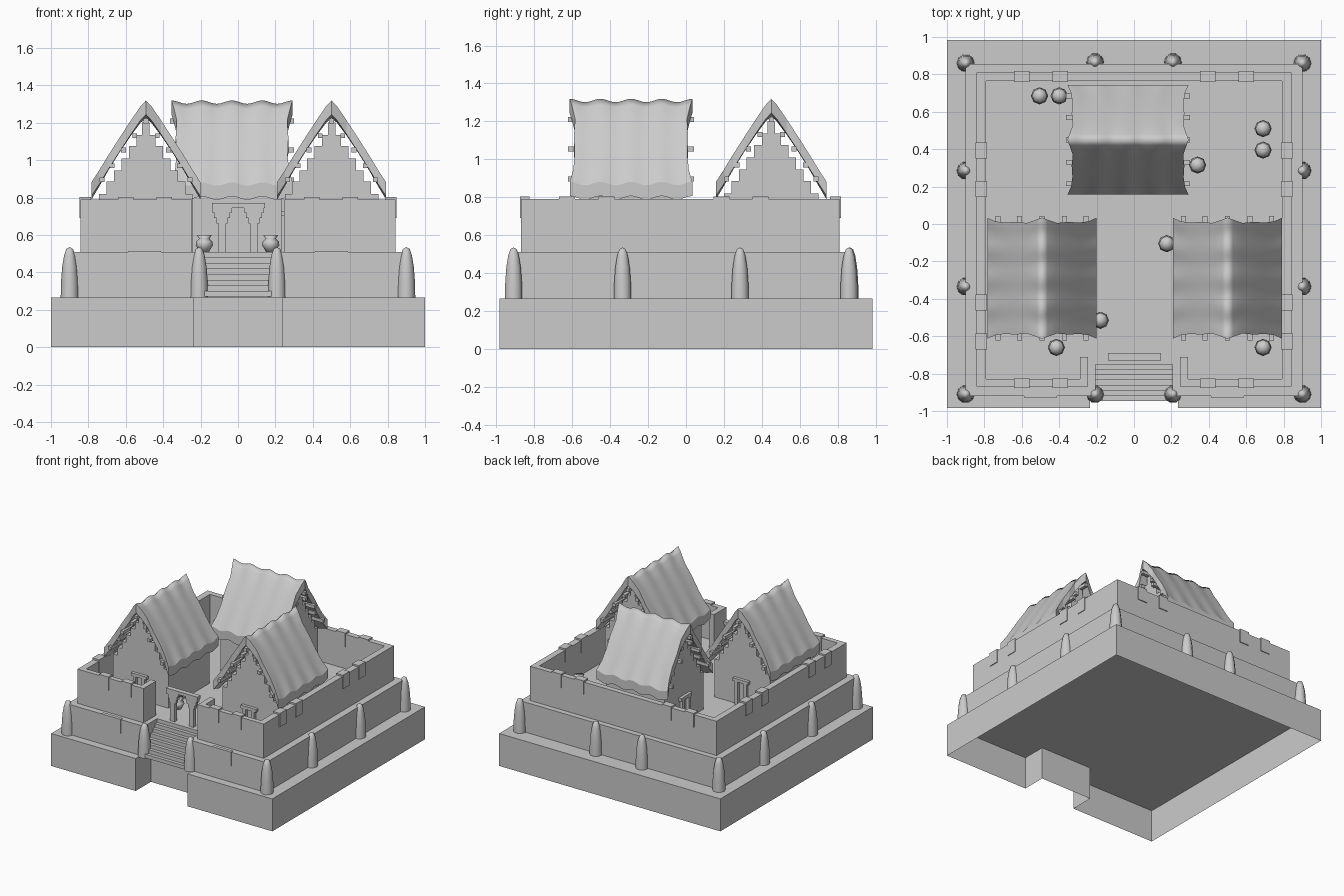
import bpy, bmesh, math
from mathutils import Matrix, Vector

if "Cube" in bpy.data.objects:
    bpy.data.objects.remove(bpy.data.objects["Cube"])

GREY = (0.6, 0.6, 0.6, 1)
stone = bpy.data.materials.new("stone_grey")
stone.use_nodes = True
stone.diffuse_color = GREY
stone.node_tree.nodes["Principled BSDF"].inputs["Base Color"].default_value = GREY


def finish(bm, name, place=Matrix()):
    bmesh.ops.recalc_face_normals(bm, faces=bm.faces)
    bm.transform(place)
    mesh = bpy.data.meshes.new(name)
    bm.to_mesh(mesh)
    bm.free()
    mesh.materials.append(stone)
    obj = bpy.data.objects.new(name, mesh)
    bpy.context.collection.objects.link(obj)
    return obj


def add_box(bm, x0, x1, y0, y1, z0, z1):
    centre = Matrix.Translation(((x0 + x1) / 2, (y0 + y1) / 2, (z0 + z1) / 2))
    size = Matrix.Diagonal((x1 - x0, y1 - y0, z1 - z0, 1))
    bmesh.ops.create_cube(bm, size=1, matrix=centre @ size)


def prism(name, outline, z0, z1, open_bottom=False):
    bm = bmesh.new()
    low = [bm.verts.new((x, y, z0)) for x, y in outline]
    high = [bm.verts.new((x, y, z1)) for x, y in outline]
    n = len(outline)
    for i in range(n):
        j = (i + 1) % n
        bm.faces.new((low[i], low[j], high[j], high[i]))
    bm.faces.new(high)
    if not open_bottom:
        bm.faces.new(low[::-1])
    return finish(bm, name)


def notched(w, y0, y1, gap, depth):
    return [(-w, y0), (-gap, y0), (-gap, depth), (gap, depth),
            (gap, y0), (w, y0), (w, y1), (-w, y1)]


def lathe(name, profile, x, y, sides):
    bm = bmesh.new()
    verts = [bm.verts.new((r, 0, z)) for r, z in profile]
    edges = [bm.edges.new(pair) for pair in zip(verts, verts[1:])]
    bmesh.ops.spin(bm, geom=verts + edges, axis=(0, 0, 1), cent=(0, 0, 0),
                   angle=math.tau, steps=sides)
    bmesh.ops.remove_doubles(bm, verts=bm.verts, dist=0.0005)
    for f in bm.faces:
        f.smooth = True
    return finish(bm, name, Matrix.Translation((x, y, 0)))


# Platform, lower terrace and courtyard wall
prism("platform", notched(1, -0.985, 0.985, 0.235, -0.79), 0, 0.265, True)
prism("lower_terrace", notched(0.9, -0.92, 0.855, 0.205, -0.725), 0.265, 0.51)
half = [(0.245, -0.71), (0.245, -0.87), (0.842, -0.87), (0.842, 0.81)]
inner = [(0.79, 0.765), (0.79, -0.83), (0.29, -0.83), (0.29, -0.71)]
outer_loop = half + [(-x, y) for x, y in half[::-1]]
inner_loop = [(-x, y) for x, y in inner[::-1]] + inner
prism("courtyard_wall", outer_loop + inner_loop, 0.51, 0.79)

# Blocks straddling the courtyard wall
bm = bmesh.new()
for s in (-1, 1):
    for c in (0.395, 0.6):
        for y0, y1 in ((-0.877, -0.825), (0.76, 0.817)):
            add_box(bm, s * c - 0.042, s * c + 0.042, y0, y1, 0.69, 0.803)
    for c in (-0.628, -0.42, 0.187, 0.393):
        x0, x1 = sorted((s * 0.848, s * 0.786))
        add_box(bm, x0, x1, c - 0.042, c + 0.042, 0.69, 0.803)
    add_box(bm, s * 0.5 - 0.087, s * 0.5 + 0.087, -0.928, -0.9, 0.4, 0.515)
finish(bm, "wall_blocks")

# Staircase
bm = bmesh.new()
STEPS = 8
for i in range(STEPS):
    y = -0.945 + 0.22 * i / STEPS
    add_box(bm, -0.205, 0.205, y, -0.72, 0.27 + 0.03 * i, 0.27 + 0.03 * (i + 1))
finish(bm, "staircase")

# Gate with corbelled posts
bm = bmesh.new()
add_box(bm, -0.14, 0.145, -0.73, -0.69, 0.745, 0.77)
for s in (-1, 1):
    c = s * 0.085
    add_box(bm, c - 0.02, c + 0.02, -0.725, -0.695, 0.51, 0.745)
    for k in range(3):
        w = 0.03 + 0.012 * k
        add_box(bm, c - w, c + w, -0.725, -0.695, 0.66 + 0.03 * k, 0.69 + 0.03 * k)
finish(bm, "gate")

# Rounded standing stones around the terrace
stone_profile = [(0.048, 0.265), (0.046, 0.35), (0.04, 0.43), (0.03, 0.49),
                 (0.018, 0.525), (0, 0.535)]
spots = [(s * 0.9, y) for s in (-1, 1) for y in (-0.91, -0.335, 0.285, 0.86)]
spots += [(s * 0.208, y) for s in (-1, 1) for y in (-0.91, 0.865)]
for x, y in spots:
    lathe("standing_stone", stone_profile, x, y, 10)

# Clay jars in the courtyard
jar_profile = [(0, 0.51), (0.025, 0.51), (0.046, 0.545), (0.043, 0.565),
               (0.028, 0.58), (0.04, 0.6), (0, 0.594)]
jars = [(-0.505, 0.685), (-0.4, 0.685), (0.34, 0.315), (0.69, 0.51), (0.69, 0.395),
        (0.175, -0.105), (-0.18, -0.515), (-0.415, -0.66), (0.69, -0.66)]
for x, y in jars:
    lathe("jar", jar_profile, x, y, 8)

SLOPE = [(0, 1.31), (0.03, 1.28), (0.08, 1.21), (0.14, 1.12), (0.2, 1.025),
         (0.25, 0.94), (0.292, 0.872)]
STEPPED = [(0.25, 0.82), (0.21, 0.885), (0.17, 0.945), (0.13, 1.01),
           (0.09, 1.075), (0.05, 1.135), (0.02, 1.2)]


def build_roof(place):
    # Saddle-shaped thatch with a wavy ridge and eaves
    bm = bmesh.new()
    section = [(-d, z) for d, z in SLOPE[:0:-1]] + SLOPE
    rows = 40
    top, under = [], []
    for i in range(rows + 1):
        t = i / rows
        wave = 0.009 * math.cos(t * math.tau * 4)
        a, b = [], []
        for d, z in section:
            k = abs(d) / 0.292
            y = (2 * t - 1) * (0.318 - 0.022 * math.sin(math.pi * k))
            y += (2 * t - 1) * 0.006 * math.cos(k * 12)
            lift = wave * (1 - 0.8 * math.sin(math.pi * k))
            a.append(bm.verts.new((d, y, z + lift)))
            b.append(bm.verts.new((d, y, z + lift - 0.075)))
        top.append(a)
        under.append(b)
    n = len(section)
    for grid in (top, under):
        for i in range(rows):
            for j in range(n - 1):
                f = bm.faces.new((grid[i][j], grid[i][j + 1],
                                  grid[i + 1][j + 1], grid[i + 1][j]))
                f.smooth = True
    for j in range(n - 1):
        for i in (0, rows):
            bm.faces.new((top[i][j], top[i][j + 1], under[i][j + 1], under[i][j]))
    for i in range(rows):
        for j in (0, n - 1):
            bm.faces.new((top[i][j], top[i + 1][j], under[i + 1][j], under[i][j]))
    finish(bm, "thatched_roof", place)


def build_house(x, y, turn):
    place = Matrix.Translation((x, y, 0)) @ Matrix.Rotation(turn, 4, 'Z')
    build_roof(place)

    # Body with stepped gables
    bm = bmesh.new()
    side = [(0.25, 0.51)]
    for i, (d, z) in enumerate(STEPPED):
        side.append((d, z))
        if i + 1 < len(STEPPED):
            side.append((STEPPED[i + 1][0], z))
    outline = side + [(-d, z) for d, z in side[::-1]]
    face = bm.faces.new([bm.verts.new((d, -0.265, z)) for d, z in outline])
    moved = bmesh.ops.extrude_face_region(bm, geom=[face], use_keep_orig=True)["geom"]
    bmesh.ops.translate(bm, vec=Vector((0, 0.53, 0)),
                        verts=[v for v in moved if isinstance(v, bmesh.types.BMVert)])
    finish(bm, "house_body", place)

    # Roof beams, with shorter brackets between them
    bm = bmesh.new()
    for d, z, reach in ((0, 1.21, 0.332), (0.06, 1.13, 0.295), (0.12, 1.055, 0.332),
                        (0.18, 0.97, 0.295), (0.235, 0.895, 0.332)):
        for s in ((-1, 1) if d else (1,)):
            add_box(bm, s * d - 0.013, s * d + 0.013, -reach, reach, z - 0.013, z + 0.013)
    finish(bm, "roof_beams", place)

    # Door frames on both gables
    bm = bmesh.new()
    for s in (-1, 1):
        y0, y1 = sorted((s * 0.262, s * 0.29))
        add_box(bm, -0.07, 0.07, y0, y1, 0.7, 0.725)
        for p in (-0.04, 0.04):
            add_box(bm, p - 0.013, p + 0.013, y0, y1, 0.51, 0.7)
    finish(bm, "door_frames", place)


build_house(-0.492, -0.29, 0)
build_house(0.5, -0.29, 0)
build_house(-0.032, 0.45, math.pi / 2)
